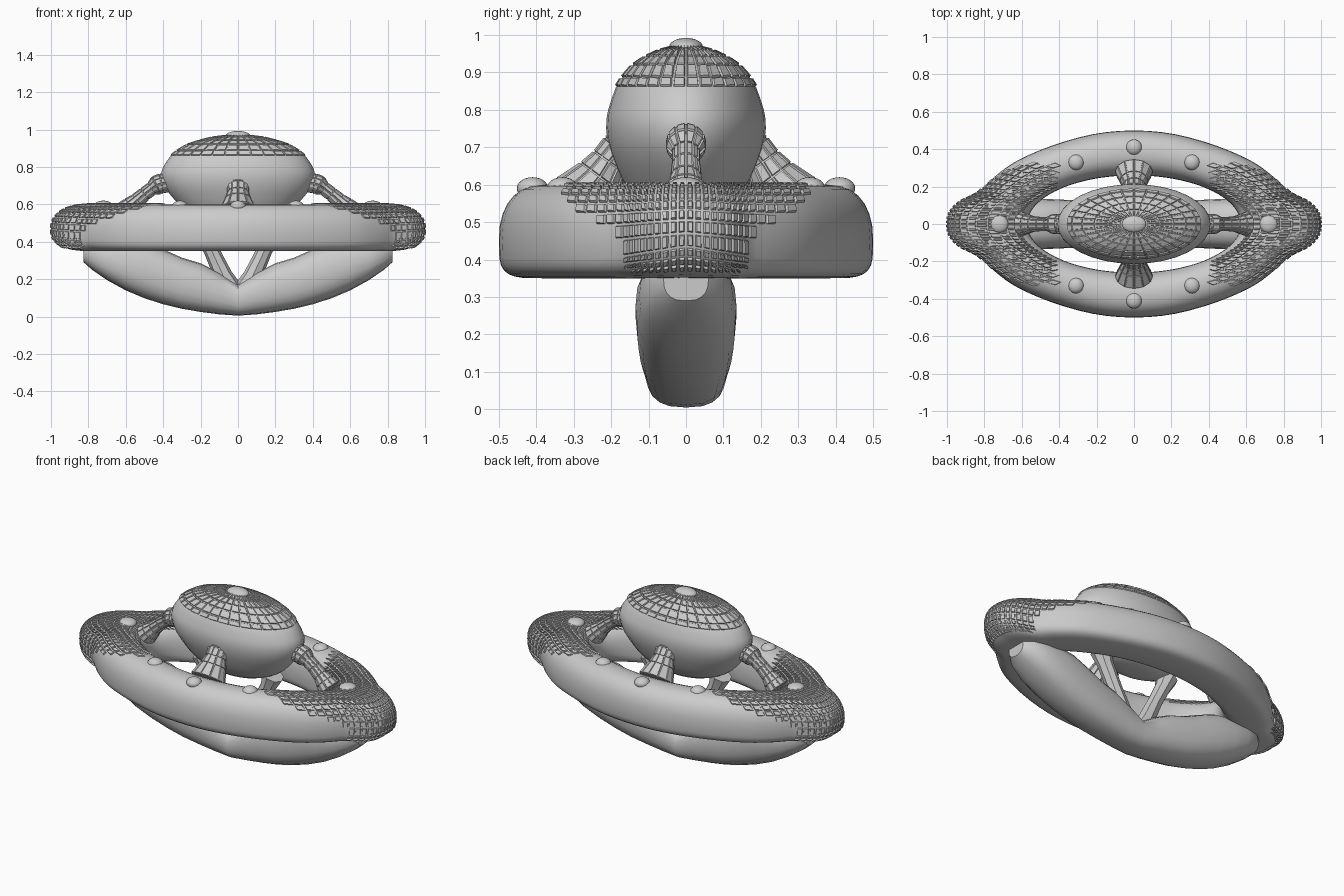
import bpy, bmesh
from math import sin, cos, pi, tau, radians
from mathutils import Vector

if "Cube" in bpy.data.objects:
    bpy.data.objects.remove(bpy.data.objects["Cube"])


def smooth_table(table, steps, closed=False):
    """Catmull-Rom interpolation of rows of numbers."""
    n = len(table)
    pick = (lambda i: table[i % n]) if closed else (lambda i: table[min(max(i, 0), n - 1)])
    out = []
    for i in range(n if closed else n - 1):
        rows = list(zip(pick(i - 1), pick(i), pick(i + 1), pick(i + 2)))
        for s in range(steps):
            t = s / steps
            out.append([0.5 * (2 * b + (c - a) * t + (2 * a - 5 * b + 4 * c - d) * t * t
                               + (3 * b - a - 3 * c + d) * t ** 3) for a, b, c, d in rows])
    if not closed:
        out.append(list(table[-1]))
    return out


def spow(v, e):
    return (abs(v) ** e) * (1 if v >= 0 else -1)


def loft(name, rings, closed=False, tile=None, inset=0.006, raise_by=0.009):
    """Skin rings of points; faces accepted by tile(centre) become raised panels."""
    bm = bmesh.new()
    vs = [[bm.verts.new(p) for p in r] for r in rings]
    n = len(vs[0])
    for i in range(len(vs) if closed else len(vs) - 1):
        a, b = vs[i], vs[(i + 1) % len(vs)]
        for j in range(n):
            bm.faces.new((a[j], a[(j + 1) % n], b[(j + 1) % n], b[j]))
    if not closed:
        bm.faces.new(vs[0])
        bm.faces.new(vs[-1])
    bmesh.ops.recalc_face_normals(bm, faces=bm.faces)
    if tile:
        for f in [f for f in bm.faces if len(f.verts) == 4 and tile(f.calc_center_median())]:
            bmesh.ops.inset_individual(bm, faces=[f], thickness=inset, depth=0)
            bmesh.ops.inset_individual(bm, faces=[f], thickness=inset * 0.6, depth=raise_by)
    me = bpy.data.meshes.new(name)
    bm.to_mesh(me)
    bm.free()
    ob = bpy.data.objects.new(name, me)
    bpy.context.collection.objects.link(ob)
    smooth(ob)
    return ob


def smooth(ob):
    bpy.ops.object.select_all(action='DESELECT')
    ob.select_set(True)
    bpy.context.view_layer.objects.active = ob
    bpy.ops.object.shade_smooth_by_angle(angle=radians(35))


def tube(name, path, radii, wide=1.0, sides=12, tile=None):
    pts = [Vector(p) for p in path]
    rings = []
    for i, p in enumerate(pts):
        t = (pts[min(i + 1, len(pts) - 1)] - pts[max(i - 1, 0)]).normalized()
        side = t.cross(Vector((0, 0, 1))).normalized()
        up = side.cross(t)
        rings.append([p + radii[i] * (wide * cos(a) * side + sin(a) * up)
                      for a in [tau * k / sides for k in range(sides)]])
    return loft(name, rings, tile=tile, inset=0.003, raise_by=0.005)


def bump(name, loc, scale):
    bpy.ops.mesh.primitive_uv_sphere_add(segments=20, ring_count=12, radius=1, location=loc)
    ob = bpy.context.object
    ob.name = name
    ob.scale = scale
    smooth(ob)


# Oval ring hull with a blunt nose at both ends
outline = [(1.0, 0), (.985, .065), (.93, .12), (.84, .165), (.76, .24),
           (.64, .33), (.45, .415), (.22, .48), (0, .5)]
quarter = []
for i, (x, y) in enumerate(outline):
    a = i / 8 * pi / 2
    quarter.append((x, y, .57 * cos(a), .26 * sin(a), max(0, 1 - i / 4)))
half = quarter + [(-x, y, -u, v, k) for x, y, u, v, k in quarter[-2::-1]]
full = half + [(x, -y, u, -v, k) for x, y, u, v, k in half[-2:0:-1]]
rings = []
for ox, oy, ix, iy, k in smooth_table(full, 3, True):
    ring = []
    for j in range(28):
        a = tau * j / 28
        low = sin(a) < 0
        e = 2 / ((4 - 1.5 * k) if low else 2.3)
        s = (1 + spow(cos(a), e)) / 2
        mid = .45 + .02 * k
        z = mid + spow(sin(a), e) * (mid - .35 if low else .6 - mid)
        ring.append((ix + (ox - ix) * s, iy + (oy - iy) * s, z))
    rings.append(ring)


def nose_tile(c):
    x, y = abs(c.x), abs(c.y)
    low = .37 if y < .16 and x > .8 else .36 + .62 * y
    return x > .42 and y < .32 and c.z > low and (x / .6) ** 2 + (y / .27) ** 2 > 1


loft("ring_hull", rings, closed=True, tile=nose_tile, inset=.005, raise_by=.007)

# Oval cabin dome with panelled roof
profile = [(.05, .50), (.16, .51), (.27, .56), (.335, .62), (.39, .69), (.41, .75),
           (.40, .80), (.36, .86)]
roof = [(.33, .885), (.275, .918), (.21, .94), (.14, .957), (.07, .966), (.02, .968)]
dome = smooth_table(profile, 2) + roof
loft("cabin_dome", [[(r * cos(tau * j / 32), .52 * r * sin(tau * j / 32), z) for j in range(32)]
                    for r, z in dome],
     tile=lambda c: c.z > .862 and abs(c.x) + abs(c.y) > .03, inset=.004, raise_by=.006)
bump("roof_cap", (0, 0, .968), (.065, .045, .024))

# Curved keel slung under the ring: x, bottom, top, half width
keel = [(0, .005, .17, .105), (.1, .012, .235, .112), (.2, .025, .285, .12), (.3, .042, .315, .126),
        (.4, .066, .36, .131), (.5, .098, .40, .135), (.6, .14, .41, .135),
        (.7, .195, .41, .125), (.78, .25, .41, .10), (.825, .29, .40, .06)]
sections = []
for x, lo, hi, w in [(-r[0], *r[1:]) for r in keel[:0:-1]] + keel:
    sections.append([(x, w * spow(cos(a), .75), (lo + hi) / 2 + (hi - lo) / 2 * spow(sin(a), .85))
                     for a in [tau * k / 20 for k in range(20)]])
loft("keel", sections)

# Struts and portholes, repeated on both sides
for s, word in ((1, "right"), (-1, "left")):
    tube("end_strut_" + word,
         [(s * x, 0, z) for x, z in ((.37, .715), (.41, .712), (.435, .702), (.46, .685),
                                     (.50, .655), (.54, .62), (.57, .59), (.60, .56))],
         [.045, .05, .05, .034, .034, .038, .05, .06], tile=lambda c: True)
    tube("keel_strut_" + word,
         [(s * x, 0, z) for x, z in ((.03, .12), (.08, .22), (.14, .35), (.20, .47), (.23, .54))],
         [.07, .05, .042, .045, .06], sides=8)
    bump("end_light_" + word, (s * .72, 0, .595), (.048, .048, .025))
for s, word in ((-1, "front"), (1, "back")):
    tube("side_strut_" + word,
         [(0, s * y, z) for y, z in ((.15, .715), (.18, .69), (.205, .66), (.23, .62), (.28, .56))],
         [.05, .05, .048, .062, .085], wide=1.15, tile=lambda c: True)
    for x in (-.31, 0, .31):
        bump("ring_light_" + word, (x, s * (.41 if x == 0 else .33), .59), (.042, .042, .03))
